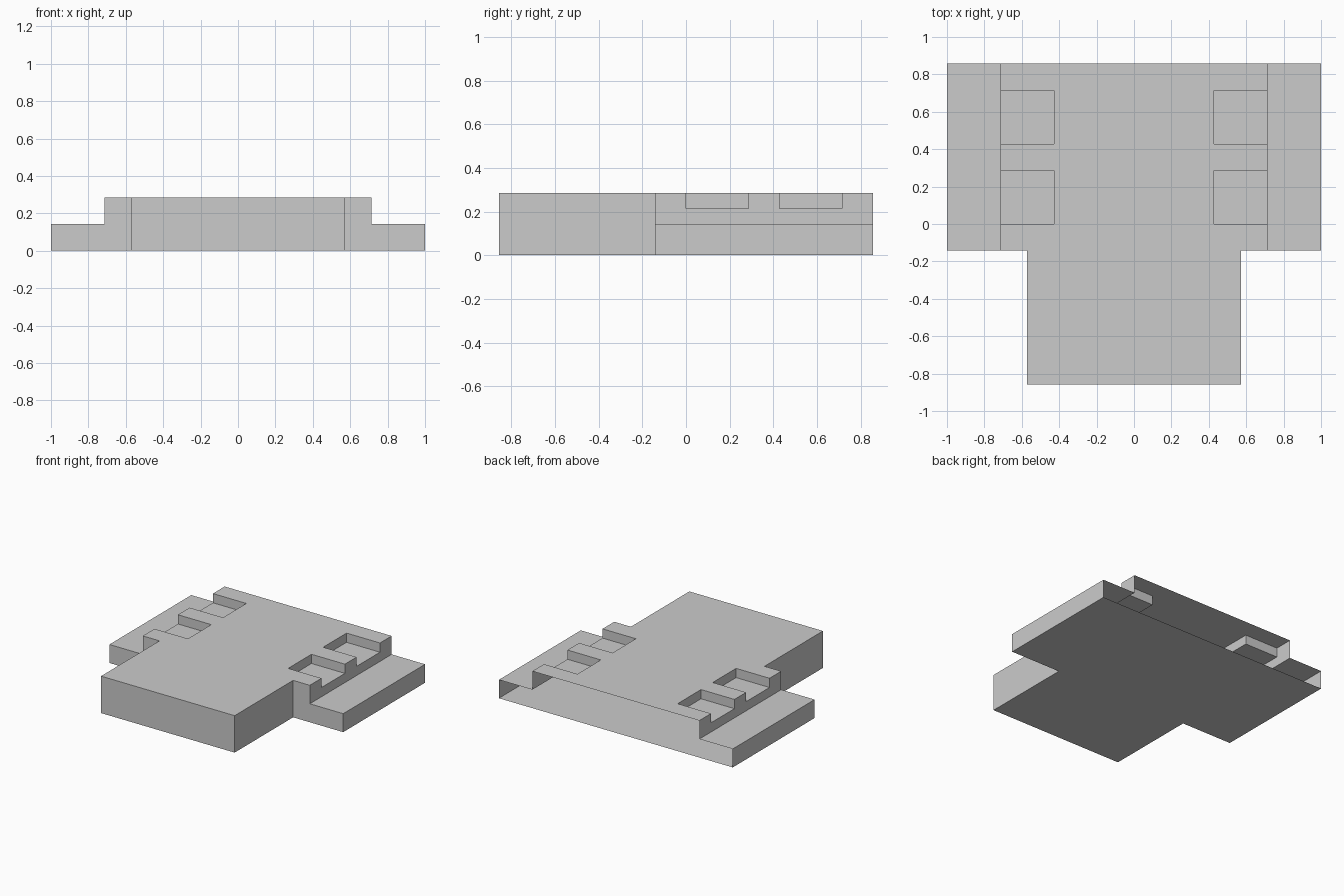
import bpy
import bmesh
from mathutils import Vector

if "Cube" in bpy.data.objects:
    bpy.data.objects.remove(bpy.data.objects["Cube"])

U = 1 / 7  # module: the plan is 14 x 12 modules

# Boxes as (x0, x1, y0, y1, z0, z1) in modules
base_plate = (-7, 7, -1, 6, 0, 1)
raised_deck = (-5, 5, -1, 6, 1, 2)
front_stem = (-4, 4, -6, -1, 0, 2)
solids = [base_plate, raised_deck, front_stem]

# Side pockets, mirrored left and right
pockets = []
for y in (0, 3):
    pockets += [(3, 5, y, y + 2, 1.5, 2), (-5, -3, y, y + 2, 1.5, 2)]


def inside(p, box):
    return all(box[2 * i] < p[i] < box[2 * i + 1] for i in range(3))


def solid(p):
    return any(inside(p, b) for b in solids) and not any(inside(p, b) for b in pockets)


# Grid lines come from the box edges
cuts = [sorted({b[2 * i + s] for b in solids + pockets for s in (0, 1)}) for i in range(3)]
cells = [[(a, b) for a, b in zip(c, c[1:])] for c in cuts]

bm = bmesh.new()
for cx in cells[0]:
    for cy in cells[1]:
        for cz in cells[2]:
            cell = (cx, cy, cz)
            mid = Vector([(a + b) / 2 for a, b in cell])
            if not solid(mid):
                continue
            for axis in range(3):
                for side in (0, 1):
                    # Keep only outer skin; the back end of the shell is open
                    probe = mid.copy()
                    probe[axis] = cell[axis][side] + (0.01 if side else -0.01)
                    if solid(probe) or probe.y > 6:
                        continue
                    j, k = (axis + 1) % 3, (axis + 2) % 3
                    ring = []
                    for sj, sk in ((0, 0), (1, 0), (1, 1), (0, 1)):
                        v = Vector()
                        v[axis], v[j], v[k] = cell[axis][side], cell[j][sj], cell[k][sk]
                        ring.append(bm.verts.new(v * U))
                    bm.faces.new(ring if side else ring[::-1])

# Weld and merge coplanar faces into clean panels
bmesh.ops.remove_doubles(bm, verts=bm.verts[:], dist=1e-4)
bmesh.ops.dissolve_limit(bm, angle_limit=0.01, verts=bm.verts[:], edges=bm.edges[:])

mesh = bpy.data.meshes.new("stepped_shell")
bm.to_mesh(mesh)
bm.free()
shell = bpy.data.objects.new("stepped_shell", mesh)
bpy.context.collection.objects.link(shell)
